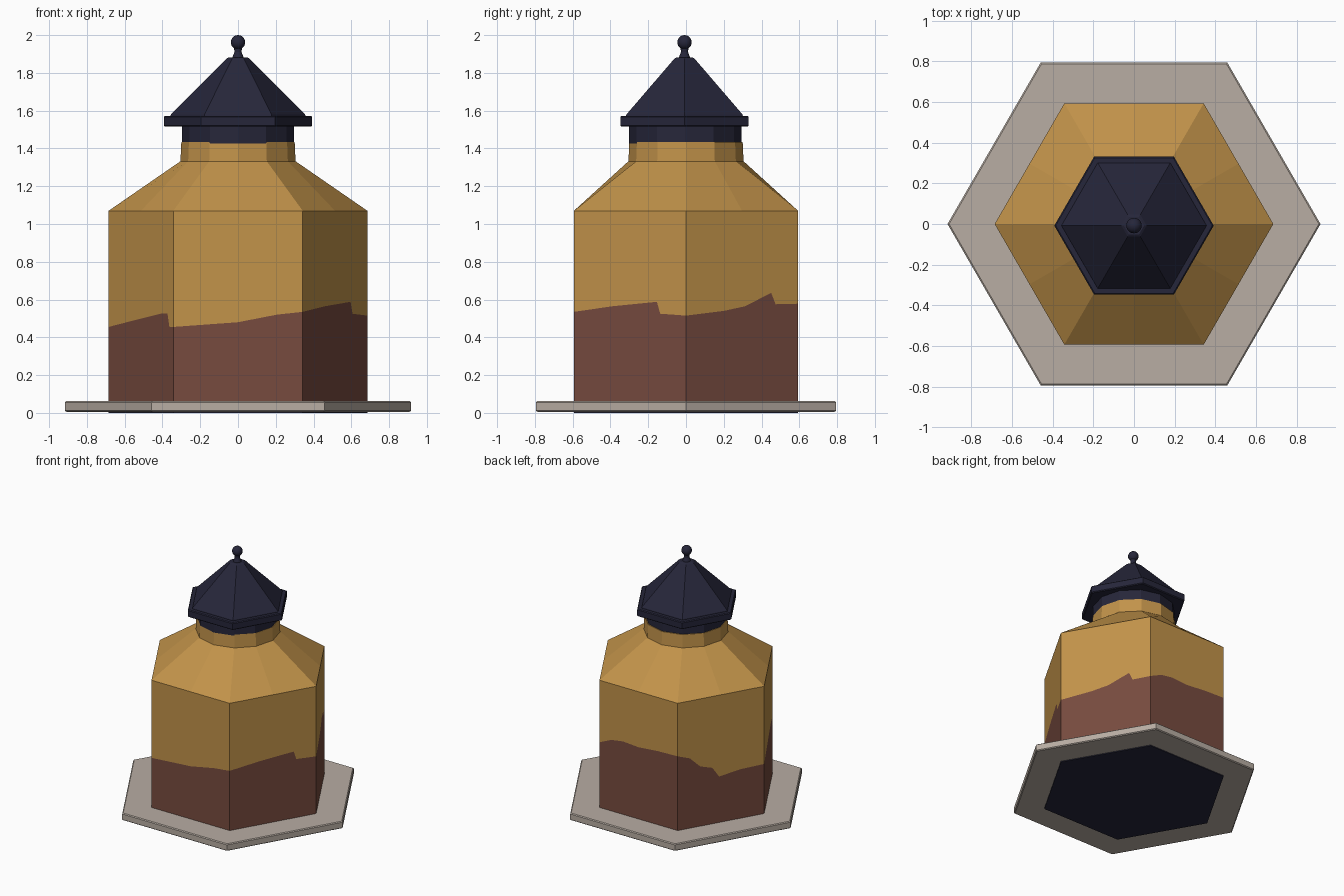
import bpy, bmesh, math
from mathutils import Vector

if "Cube" in bpy.data.objects:
    bpy.data.objects.remove(bpy.data.objects["Cube"])


def material(name, r, g, b):
    def lin(c):
        c /= 255
        return c / 12.92 if c <= 0.04045 else ((c + 0.055) / 1.055) ** 2.4
    m = bpy.data.materials.new(name)
    m.diffuse_color = (lin(r), lin(g), lin(b), 1)
    m.use_nodes = True
    m.node_tree.nodes["Principled BSDF"].inputs["Base Color"].default_value = m.diffuse_color
    return m


OCHRE = material("ochre", 194, 147, 74)
BROWN = material("red brown", 119, 75, 63)
STONE = material("warm grey", 184, 173, 163)
NAVY = material("dark navy", 38, 38, 58)


def finish(bm, name, mats, smooth=False):
    bmesh.ops.remove_doubles(bm, verts=bm.verts, dist=1e-5)
    bmesh.ops.recalc_face_normals(bm, faces=bm.faces)
    me = bpy.data.meshes.new(name)
    bm.to_mesh(me)
    bm.free()
    for m in mats:
        me.materials.append(m)
    if smooth:
        me.polygons.foreach_set("use_smooth", [True] * len(me.polygons))
    ob = bpy.data.objects.new(name, me)
    bpy.context.collection.objects.link(ob)
    return ob


def polar(r, deg, z):
    a = math.radians(deg)
    return Vector((r * math.cos(a), r * math.sin(a), z))


def polygon(r, z, sides):
    """Ring of corners, the first one on +x."""
    return [polar(r, 360 * i / sides, z) for i in range(sides)]


def hexagon12(r, z):
    """Hexagon ring with an extra point in the middle of each side."""
    h = math.cos(math.radians(30))
    return [polar(r if i % 2 == 0 else r * h, 30 * i, z) for i in range(12)]


def loft(name, rings, mat, y=0.0, caps=True, smooth=False):
    bm = bmesh.new()
    rows = [[bm.verts.new(p + Vector((0, y, 0))) for p in ring] for ring in rings]
    n = len(rows[0])
    for a, b in zip(rows, rows[1:]):
        for i in range(n):
            j = (i + 1) % n
            bm.faces.new((a[i], a[j], b[j], b[i]))
    if caps:
        bm.faces.new(rows[0])
        bm.faces.new(rows[-1])
    return finish(bm, name, [mat], smooth)


def stack(name, profile, sides, mat, y=0.0, smooth=False):
    return loft(name, [polygon(r, z, sides) for r, z in profile], mat, y, True, smooth)


R, BASE, EAVE = 0.685, 0.055, 1.07

# Ground slab and the dark panel under it
stack("base_slab", [(0.909, 0.006), (0.917, 0.012), (0.917, 0.056), (0.909, 0.062)], 6, STONE)
stack("underside_panel", [(R, 0.0), (R, 0.008)], 6, NAVY)

# Body walls: height of the wavy dip line along each side, from angle 0 onward
dip = [
    [(0, .515), (.34, .54), (.53, .565), (.66, .605), (.76, .635), (.80, .575), (1, .578)],
    [(0, .578), (.15, .625), (.3, .64), (.5, .63), (.75, .645), (1, .65)],
    [(0, .65), (.14, .615), (.26, .535), (.4, .505), (.48, .425), (.72, .45), (1, .455)],
    [(0, .455), (.45, .495), (.8, .525), (.91, .525), (.94, .455), (1, .455)],
    [(0, .455), (.5, .48), (.8, .52), (1, .535)],
    [(0, .535), (.35, .565), (.74, .588), (.77, .525), (1, .515)],
]
bm = bmesh.new()
for i, line in enumerate(dip):
    a, b = polar(R, 60 * i, 0), polar(R, 60 * i + 60, 0)

    def at(t, z):
        return bm.verts.new(a.lerp(b, t) + Vector((0, 0, z)))

    for (t0, z0), (t1, z1) in zip(line, line[1:]):
        low = bm.faces.new([at(t0, BASE), at(t1, BASE), at(t1, z1), at(t0, z0)])
        high = bm.faces.new([at(t0, z0), at(t1, z1), at(t1, EAVE), at(t0, EAVE)])
        low.material_index, high.material_index = 1, 0
finish(bm, "body_walls", [OCHRE, BROWN])

# Sloping shoulder and twelve-sided neck
loft("shoulder", [hexagon12(R, EAVE), polygon(0.305, 1.332, 12)], OCHRE, caps=False)
stack("neck", [(0.305, 1.325), (0.300, 1.435)], 12, OCHRE)

# Lid: collar, hexagonal brim, pointed roof
LID_Y = -0.008
stack("lid_collar", [(0.297, 1.427), (0.297, 1.525)], 12, NAVY, LID_Y / 2)
stack("lid_brim", [(0.385, 1.515), (0.392, 1.521), (0.392, 1.567), (0.385, 1.573),
                   (0.365, 1.573)], 6, NAVY, LID_Y)
stack("lid_roof", [(0.358, 1.568), (0.355, 1.58), (0.062, 1.875), (0.05, 1.882)], 6, NAVY, LID_Y)

# Finial: tapered stem and round ball
stack("finial_stem", [(0.032, 1.875), (0.019, 1.91), (0.021, 1.935)], 16, NAVY, LID_Y, False)
bm = bmesh.new()
bmesh.ops.create_uvsphere(bm, u_segments=20, v_segments=12, radius=0.038)
bmesh.ops.translate(bm, verts=bm.verts, vec=(0, LID_Y, 1.962))
finish(bm, "finial_ball", [NAVY], True)
